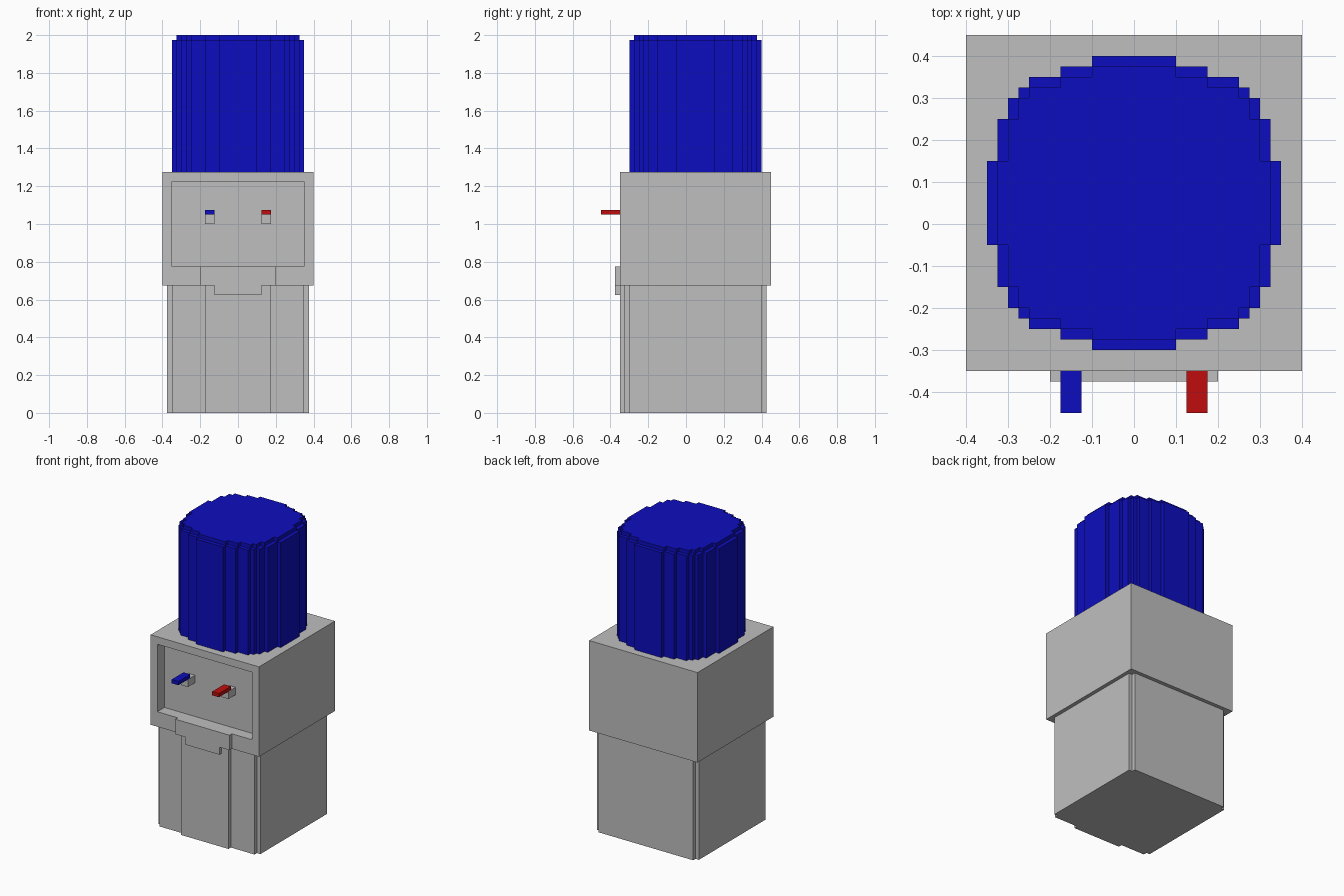
import bpy
import bmesh

cube = bpy.data.objects.get("Cube")
if cube:
    bpy.data.objects.remove(cube, do_unlink=True)


def make_material(name, color):
    mat = bpy.data.materials.new(name)
    mat.use_nodes = True
    mat.diffuse_color = color
    mat.node_tree.nodes["Principled BSDF"].inputs["Base Color"].default_value = color
    return mat


GREY = make_material("light grey plastic", (0.52, 0.52, 0.52, 1))
BLUE = make_material("deep blue", (0.004, 0.004, 0.52, 1))
RED = make_material("hot tap red", (0.52, 0.004, 0.004, 1))


def finish(name, bm, mat):
    bmesh.ops.recalc_face_normals(bm, faces=bm.faces)
    mesh = bpy.data.meshes.new(name)
    bm.to_mesh(mesh)
    bm.free()
    mesh.materials.append(mat)
    obj = bpy.data.objects.new(name, mesh)
    bpy.context.collection.objects.link(obj)


def prism(name, outline, z0, z1, mat):
    """Extrude a flat outline from z0 up to z1."""
    bm = bmesh.new()
    base = bm.faces.new([bm.verts.new((x, y, z0)) for x, y in outline])
    # keep the base so that the solid is closed underneath
    top = bmesh.ops.extrude_face_region(bm, geom=[base], use_keep_orig=True)["geom"]
    for v in top:
        if isinstance(v, bmesh.types.BMVert):
            v.co.z = z1
    finish(name, bm, mat)


def box(name, x, y, z, mat):
    outline = [(x[0], y[0]), (x[1], y[0]), (x[1], y[1]), (x[0], y[1])]
    prism(name, outline, z[0], z[1], mat)


def stepped_outline(steps, cy):
    """Mirror quarter steps (half width, half depth) into a full outline."""
    quarter = []
    for i, (hx, hy) in enumerate(steps):
        quarter.append((hx, hy))
        if i + 1 < len(steps):
            quarter.append((steps[i + 1][0], hy))
    ring = quarter + [(-x, y) for x, y in reversed(quarter)]
    ring += [(-x, -y) for x, y in quarter] + [(x, -y) for x, y in reversed(quarter)]
    return [(x, y + cy) for x, y in ring]


CY = 0.05  # depth centre of the cabinet and bottle

# Lower cabinet with notched corners and a raised front panel
prism("cabinet", stepped_outline([(0.375, 0.35), (0.35, 0.375)], CY), 0, 0.675, GREY)
box("front_panel", (-0.175, 0.175), (-0.35, -0.325), (0, 0.675), GREY)

# Dispenser head: box with the front face inset and pushed back
bm = bmesh.new()
bmesh.ops.create_cube(bm, size=1)
for v in bm.verts:
    v.co = (v.co.x * 0.8, v.co.y * 0.8 + CY, v.co.z * 0.6 + 0.975)
front = min(bm.faces, key=lambda f: f.calc_center_median().y)
bmesh.ops.inset_region(bm, faces=[front], thickness=0.05, use_even_offset=True)
# Recess opening, with a taller margin below for the drip tray
for v in front.verts:
    v.co.x = 0.35 if v.co.x > 0 else -0.35
    v.co.z = 1.225 if v.co.z > 0.975 else 0.775
recess = bmesh.ops.extrude_discrete_faces(bm, faces=[front])["faces"][0]
for v in recess.verts:
    v.co.y += 0.075
finish("dispenser_head", bm, GREY)

# Drip tray on the front edge
box("drip_tray", (-0.2, 0.2), (-0.375, -0.35), (0.675, 0.775), GREY)
box("drip_tray_lip", (-0.125, 0.125), (-0.375, -0.35), (0.625, 0.675), GREY)

# Taps
for label, cx, mat in (("cold", -0.15, BLUE), ("hot", 0.15, RED)):
    span = (cx - 0.025, cx + 0.025)
    box(label + "_spout", span, (-0.35, -0.275), (1.0, 1.05), GREY)
    box(label + "_lever", span, (-0.45, -0.325), (1.05, 1.075), mat)

# Water bottle with a smaller top layer
bottle = [(0.35, 0.1), (0.325, 0.2), (0.3, 0.25), (0.275, 0.275),
          (0.25, 0.3), (0.175, 0.325), (0.1, 0.35)]
cap = [(0.325, 0.1), (0.3, 0.2), (0.275, 0.25), (0.25, 0.275),
       (0.175, 0.3), (0.1, 0.325)]
prism("bottle", stepped_outline(bottle, CY), 1.275, 1.975, BLUE)
prism("bottle_top", stepped_outline(cap, CY), 1.975, 2.0, BLUE)
